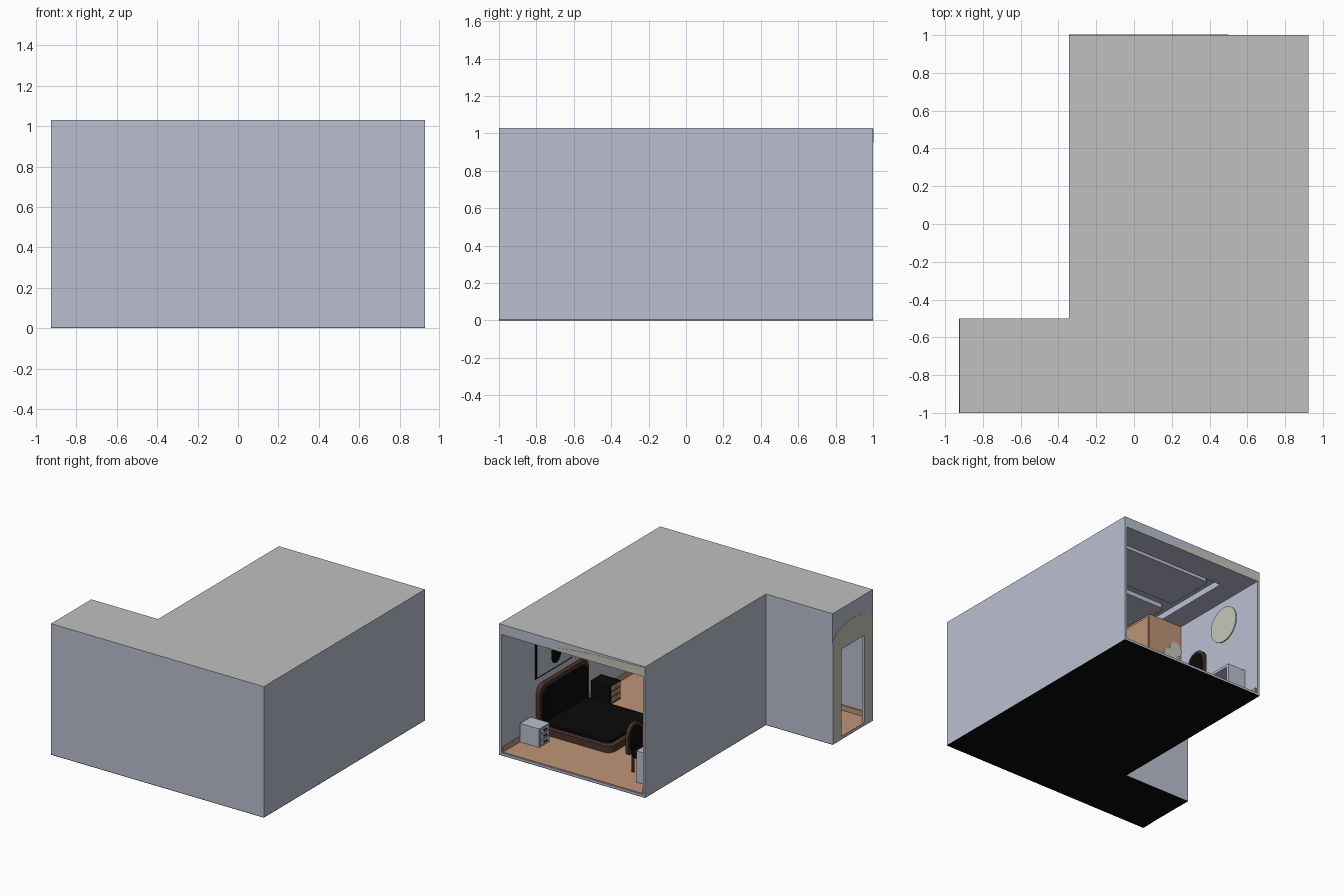
import bpy, bmesh, math
from mathutils import Vector

if "Cube" in bpy.data.objects:
    bpy.data.objects.remove(bpy.data.objects["Cube"])


def mat(name, r, g, b):
    m = bpy.data.materials.new(name)
    m.diffuse_color = (r, g, b, 1)
    m.use_nodes = True
    m.node_tree.nodes["Principled BSDF"].inputs["Base Color"].default_value = m.diffuse_color
    return m


WALL = mat("lavender wall", .50, .52, .63)
ROOF = mat("roof grey", .53, .53, .53)
CREAM = mat("cream", .57, .57, .50)
WOOD = mat("light wood", .52, .30, .18)
BROWN = mat("dark brown", .075, .034, .026)
BLACK = mat("black", .003, .003, .003)


def prism(name, pts, axis, lo, hi, m):
    """Extrude a 2D outline along an axis; points use the other two axes in xyz order."""
    def place(p, h):
        c = list(p)
        c.insert("xyz".index(axis), h)
        return Vector(c)
    bm = bmesh.new()
    a = [bm.verts.new(place(p, lo)) for p in pts]
    b = [bm.verts.new(place(p, hi)) for p in pts]
    bm.faces.new(a)
    bm.faces.new(b[::-1])
    n = len(pts)
    for i in range(n):
        bm.faces.new((a[i], b[i], b[(i + 1) % n], a[(i + 1) % n]))
    bmesh.ops.recalc_face_normals(bm, faces=bm.faces)
    me = bpy.data.meshes.new(name)
    bm.to_mesh(me)
    bm.free()
    me.materials.append(m)
    ob = bpy.data.objects.new(name, me)
    bpy.context.collection.objects.link(ob)
    return ob


def box(name, x0, x1, y0, y1, z0, z1, m):
    return prism(name, [(x0, y0), (x1, y0), (x1, y1), (x0, y1)], "z", z0, z1, m)


def rounded(u0, u1, v0, v1, r, r_low=None, n=6):
    """Rounded rectangle outline; r_low is the radius at the v0 side."""
    rl = r if r_low is None else r_low
    out = []
    for k, (u, v, rad) in enumerate([(u1, v1, r), (u0, v1, r), (u0, v0, rl), (u1, v0, rl)]):
        if rad == 0:
            out.append((u, v))
            continue
        cu = u - rad if u == u1 else u + rad
        cv = v - rad if v == v1 else v + rad
        for i in range(n + 1):
            t = math.radians(90 * k + 90 * i / n)
            out.append((cu + rad * math.cos(t), cv + rad * math.sin(t)))
    return out


def disc(u, v, ru, rv, n=32):
    return [(u + ru * math.cos(2 * math.pi * i / n), v + rv * math.sin(2 * math.pi * i / n))
            for i in range(n)]


X0, XM, X1, T, H = -.925, -.345, .925, .02, 1.03
PLAN = [(X0, -1), (X1, -1), (X1, 1), (XM, 1), (XM, -.5), (X0, -.5)]

# Floor and roof slabs
prism("underside", PLAN, "z", 0, .004, BLACK)
prism("floor_slab", PLAN, "z", .004, .02, WALL)
inner = [(X0, -.98), (X1 - T, -.98), (X1 - T, .99), (XM + T, .99), (XM + T, -.52), (X0, -.52)]
prism("wood_floor", inner, "z", .02, .024, WOOD)
prism("roof_slab", PLAN, "z", 1.0, 1.027, WALL)
prism("roof_cover", PLAN, "z", 1.027, H, ROOF)

# Walls; the back side of the main room stays open
ZT = 1.0
box("front_wall", X0, X1, -1, -1 + T, .02, ZT, WALL)
box("right_wall", X1 - T, X1, -1 + T, 1, .02, ZT, WALL)
box("left_wall", XM, XM + T, -.5, 1, .02, ZT, WALL)
box("hall_back_wall", X0, XM + T, -.5 - T, -.5, .02, ZT, WALL)
D0, D1, DZ = -.895, -.61, .71
box("door_wall_front", X0, X0 + T, -1 + T, D0, .02, ZT, WALL)
box("door_wall_back", X0, X0 + T, D1, -.5 - T, .02, ZT, WALL)
box("door_wall_top", X0, X0 + T, D0, D1, DZ, ZT, WALL)

# Arched cream surround of the doorway
arch = [(-.75 + .25 * math.cos(t), .79 + .11 * math.sin(t))
        for t in [math.pi * i / 20 for i in range(21)]]
prism("door_surround", arch + [(-1, .0), (D0, .0), (D0, DZ), (D1, DZ), (D1, .0), (-.5, .0)],
      "x", X0 - .002, X0, CREAM)

# Cream curved band above the open side
prism("opening_band", [(.5, .95), (.42, .975), (.3, .992), (.05, 1.012), (XM, 1.022), (XM, .95)],
      "y", 1, 1.002, CREAM)

# Lowered ceiling border around a recess, with two rounded panels
CX0, CX1, CY0, CY1 = -.15, .84, -.85, .79
box("ceiling_border_back", XM + T, X1 - T, CY1, 1, .95, 1, WALL)
box("ceiling_border_front", XM + T, X1 - T, -.98, CY0, .95, 1, WALL)
box("ceiling_border_left", XM + T, CX0, CY0, CY1, .95, 1, WALL)
box("ceiling_border_right", CX1, X1 - T, CY0, CY1, .95, 1, WALL)
box("hall_ceiling", X0 + T, XM + T, -.98, -.52, .95, 1, WALL)
for i, (ya, yb) in enumerate([(.33, .74), (-.7, .24)]):
    prism(f"ceiling_panel_{i}", rounded(-.08, .75, ya, yb, .03), "z", .965, 1, WALL)

# Baseboards
box("baseboard_right", X1 - T - .008, X1 - T, -.98, .99, .024, .065, WOOD)
box("baseboard_left", XM + T, XM + T + .008, -.5, .99, .024, .065, WOOD)
box("baseboard_front", X0 + T, X1 - T, -.98, -.972, .024, .065, WOOD)
box("baseboard_hall", X0 + T, XM, -.528, -.52, .024, .065, WOOD)

# Bed: brown platform, black mattress, brown headboard with black pad
prism("bed_platform", rounded(.25, .9, -.03, .58, .06), "z", .024, .075, BROWN)
prism("mattress", rounded(.29, .88, .01, .54, .05), "z", .075, .095, BLACK)
prism("headboard", rounded(-.03, .58, .024, .39, .07, 0), "x", .865, .9, BROWN)
prism("headboard_pad", rounded(0, .55, .03, .36, .06, 0), "x", .85, .865, BLACK)

# Two nightstands with three drawers each
for side, y0, body, front in (("left", .65, WALL, WALL), ("right", -.23, BLACK, WOOD)):
    y1 = y0 + .13
    box(f"nightstand_{side}", .73, .897, y0, y1, .024, .17, body)
    for k in range(3):
        z = .036 + k * .045
        box(f"drawer_{side}_{k}", .724, .73, y0 + .01, y1 - .01, z, z + .037, front)
        box(f"handle_{side}_{k}", .717, .724, y0 + .045, y1 - .045, z + .016, z + .022,
            BLACK if side == "left" else CREAM)

# Framed picture above the bed
box("picture_frame", .895, .905, .14, .585, .44, .84, BLACK)
box("picture_sheet", .891, .895, .152, .573, .452, .828, WALL)
prism("picture_shape_lower", disc(.34, .56, .06, .08), "x", .888, .891, BLACK)
prism("picture_shape_upper", disc(.37, .68, .05, .07), "x", .888, .891, BLACK)

# Wardrobe with doors and cream ornament on its side
box("wardrobe", XM + T, -.03, -.42, .14, .024, .95, WOOD)
for k in range(2):
    ya = -.41 + k * .275
    box(f"wardrobe_door_{k}", -.03, -.022, ya, ya + .265, .04, .93, WOOD)
    box(f"wardrobe_handle_{k}", -.022, -.012, -.16 + k * .035, -.15 + k * .035, .4, .55, BLACK)
for k, (u, v, r) in enumerate([(-.27, .74, .055), (-.22, .67, .06), (-.28, .60, .06)]):
    prism(f"ornament_{k}", disc(u, v, r, r), "y", .14, .146 + k * .001, CREAM)

# Dressing table, round mirror and chair
prism("round_mirror", disc(.627, .752, .14, .14, 48), "x", XM + T, XM + T + .008, CREAM)
box("table_top", XM + T, -.17, .4, .86, .25, .27, WALL)
for k, y in enumerate((.4, .84)):
    box(f"table_side_{k}", XM + T, -.17, y, y + .02, .024, .25, WALL)
prism("chair_seat", disc(-.1, .68, .08, .08), "z", .15, .185, BLACK)
prism("chair_back", rounded(.59, .77, .16, .39, .085, .02), "x", -.04, -.015, BROWN)
prism("chair_pad", rounded(.61, .75, .19, .37, .068, .02), "x", -.015, -.01, BLACK)
prism("chair_pad_inner", rounded(.61, .75, .19, .37, .068, .02), "x", -.046, -.04, BLACK)
for k, (dx, dy) in enumerate([(-1, -1), (-1, 1), (1, -1), (1, 1)]):
    px, py = -.1 + dx * .05, .68 + dy * .05
    box(f"chair_leg_{k}", px - .008, px + .008, py - .008, py + .008, .024, .15, BROWN)
